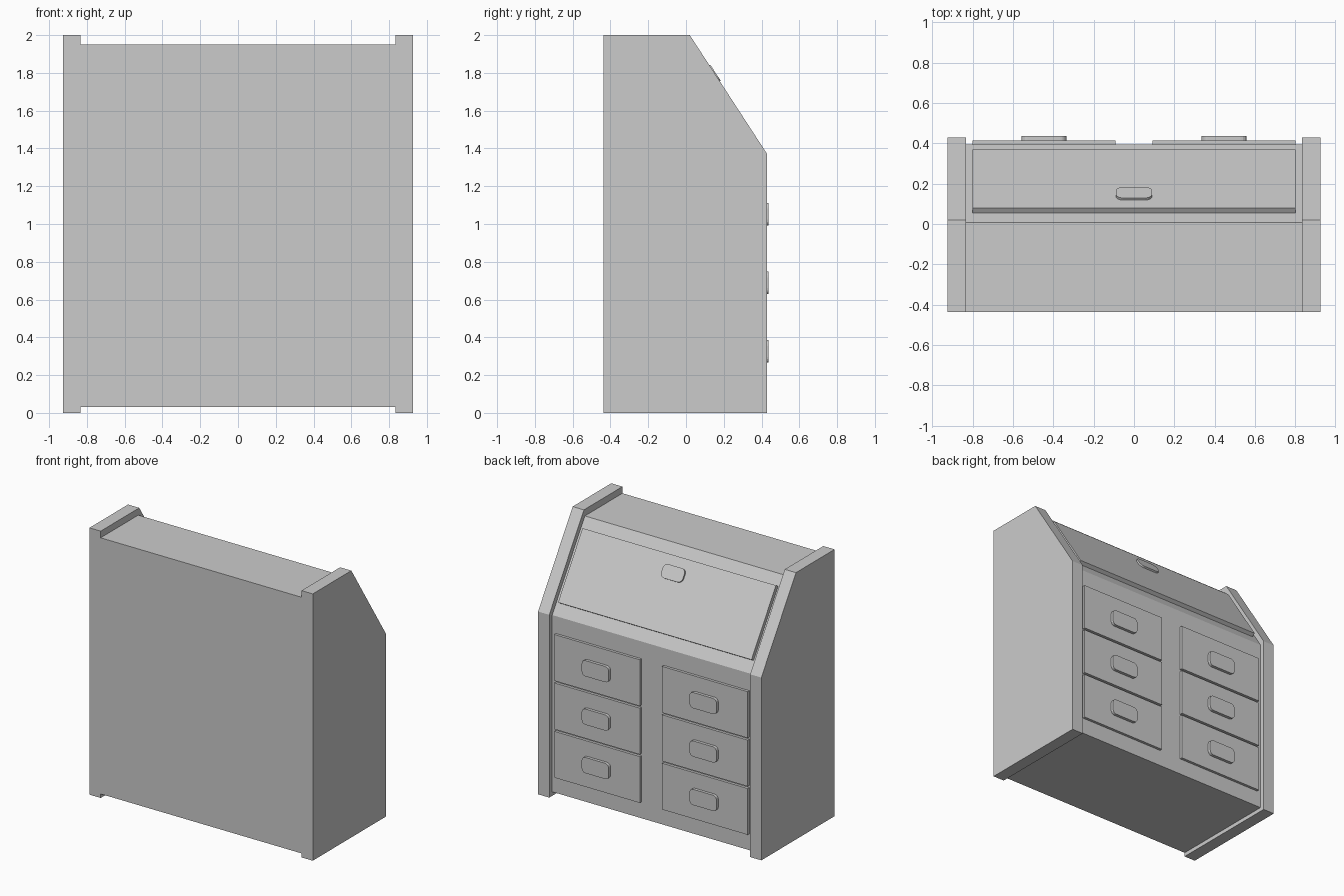
import bpy, bmesh, math
from mathutils import Matrix, Vector

if "Cube" in bpy.data.objects:
    bpy.data.objects.remove(bpy.data.objects["Cube"])


def prism(name, pts, depth, frame):
    """Extrude a 2D outline along the local w axis of a frame."""
    bm = bmesh.new()
    face = bm.faces.new([bm.verts.new((u, v, 0)) for u, v in pts])
    ext = bmesh.ops.extrude_face_region(bm, geom=[face])
    moved = [g for g in ext["geom"] if isinstance(g, bmesh.types.BMVert)]
    bmesh.ops.translate(bm, verts=moved, vec=(0, 0, depth))
    bmesh.ops.transform(bm, matrix=frame, verts=bm.verts)
    bmesh.ops.recalc_face_normals(bm, faces=bm.faces)
    me = bpy.data.meshes.new(name)
    bm.to_mesh(me)
    bm.free()
    ob = bpy.data.objects.new(name, me)
    bpy.context.collection.objects.link(ob)
    return ob


def frame(origin, u, v, w):
    m = Matrix((u, v, w)).transposed().to_4x4()
    m.translation = Vector(origin)
    return m


def plate(cu, cv, w, h, r=0, steps=4):
    """Rectangle outline, with rounded corners when r > 0."""
    pts = []
    for i, (sx, sy) in enumerate([(1, 1), (-1, 1), (-1, -1), (1, -1)]):
        ox, oy = cu + sx * (w / 2 - r), cv + sy * (h / 2 - r)
        for k in range(steps + 1 if r else 1):
            a = math.pi / 2 * (i + k / steps)
            pts.append((ox + r * math.cos(a), oy + r * math.sin(a)))
    return pts


def side_frame(x):
    return frame((x, 0, 0), (0, 1, 0), (0, 0, 1), (1, 0, 0))


# side panels with sloped front corner
BACK = -0.437
side = [(BACK, 0), (0.43, 0), (0.43, 1.37), (0.02, 2), (BACK, 2)]
prism("side_panel_right", side, 0.093, side_frame(0.833))
prism("side_panel_left", side, 0.093, side_frame(-0.926))

# carcass between the sides
body = [(BACK, 0.03), (0.395, 0.03), (0.395, 1.355), (0.008, 1.95), (BACK, 1.95)]
prism("cabinet_body", body, 1.666, side_frame(-0.833))

# sloped writing lid and its handle
d = Vector((0, 0.387, -0.595)).normalized()
n = Vector((0, -d.z, d.y))
top = Vector((0, 0.008, 1.95))
prism("writing_lid", plate(0, 0.352, 1.604, 0.532), 0.03,
      frame(top, (1, 0, 0), d, n))
prism("lid_handle", plate(0, 0.206, 0.18, 0.1, 0.035), 0.013,
      frame(top + n * 0.03, (1, 0, 0), d, n))

# two columns of three drawers with pulls
for col, sx in (("left", -1), ("right", 1)):
    for row in range(3):
        z = 0.326 + row * 0.363
        cu = -sx * 0.447
        prism(f"drawer_{col}_{row + 1}", plate(cu, z, 0.71, 0.347), 0.02,
              frame((0, 0.395, 0), (-1, 0, 0), (0, 0, 1), (0, 1, 0)))
        prism(f"drawer_pull_{col}_{row + 1}", plate(cu, z, 0.224, 0.118, 0.03), 0.022,
              frame((0, 0.415, 0), (-1, 0, 0), (0, 0, 1), (0, 1, 0)))
